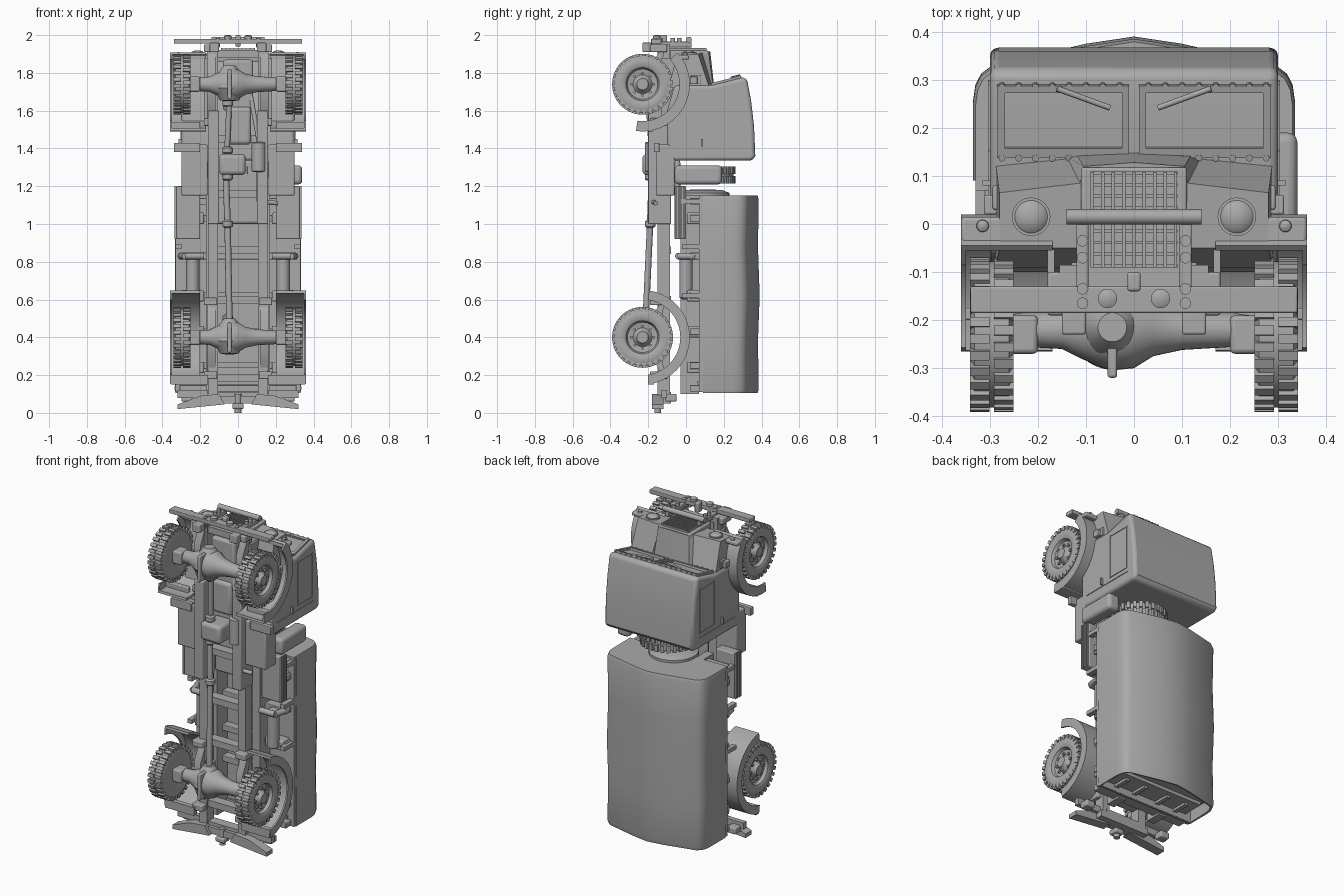
import bpy, bmesh, math
from math import sin, cos, pi, radians
from mathutils import Matrix, Vector

cube = bpy.data.objects.get("Cube")
if cube:
    bpy.data.objects.remove(cube, do_unlink=True)

paint = bpy.data.materials.new("plain_grey")
paint.use_nodes = True
grey = (0.4, 0.4, 0.4, 1)
paint.diffuse_color = grey
for node in paint.node_tree.nodes:
    if node.type == 'BSDF_PRINCIPLED':
        node.inputs["Base Color"].default_value = grey

AXIS = {'X': Matrix.Rotation(pi / 2, 4, 'Y'), 'Y': Matrix.Rotation(-pi / 2, 4, 'X'), 'Z': Matrix()}


def finish(name, bm, mirror=False, bevel=0):
    bmesh.ops.recalc_face_normals(bm, faces=bm.faces)
    for f in bm.faces:
        f.smooth = True
    for e in bm.edges:
        e.smooth = e.calc_face_angle(3) < radians(35)
    me = bpy.data.meshes.new(name)
    bm.to_mesh(me)
    bm.free()
    me.materials.append(paint)
    ob = bpy.data.objects.new(name, me)
    bpy.context.scene.collection.objects.link(ob)
    if bevel:
        mod = ob.modifiers.new("round", 'BEVEL')
        mod.width, mod.segments, mod.limit_method = bevel, 3, 'ANGLE'
        mod.angle_limit = radians(40)
    if mirror:
        ob.modifiers.new("mirror", 'MIRROR')
    return ob


def loft(bm, rings, caps=True):
    vs = [[bm.verts.new(p) for p in r] for r in rings]
    n = len(vs[0])
    for a, b in zip(vs, vs[1:]):
        for i in range(n):
            bm.faces.new((a[i], a[(i + 1) % n], b[(i + 1) % n], b[i]))
    if caps:
        bm.faces.new(vs[0])
        bm.faces.new(vs[-1])


def add_box(bm, x, y, z, m=Matrix()):
    loft(bm, [[m @ Vector(p) for p in ((x[0], y[0], c), (x[1], y[0], c), (x[1], y[1], c), (x[0], y[1], c))] for c in z])


def add_lathe(bm, prof, m, seg=32):
    loft(bm, [[m @ Vector((r * cos(2 * pi * i / seg), r * sin(2 * pi * i / seg), a)) for i in range(seg)] for a, r in prof])


def add_rod(bm, p, q, r, seg=14):
    p, q = Vector(p), Vector(q)
    m = Matrix.Translation(p) @ (q - p).to_track_quat('Z', 'Y').to_matrix().to_4x4()
    add_lathe(bm, [(0, r), ((q - p).length, r)], m, seg)


def box(name, x, y, z, mirror=False, bevel=0):
    bm = bmesh.new()
    add_box(bm, x, y, z)
    return finish(name, bm, mirror, bevel)


def prism(name, pts, x0, x1, mirror=False, bevel=0):
    bm = bmesh.new()
    loft(bm, [[(x, y, z) for y, z in pts] for x in (x0, x1)])
    return finish(name, bm, mirror, bevel)


def lathe(name, prof, centre, axis, mirror=False, seg=32):
    bm = bmesh.new()
    add_lathe(bm, prof, Matrix.Translation(centre) @ AXIS[axis], seg)
    return finish(name, bm, mirror)


def rods(name, path, r, mirror=False):
    bm = bmesh.new()
    for p, q in zip(path, path[1:]):
        add_rod(bm, p, q, r)
    return finish(name, bm, mirror)


def arc_band(name, zc, a0, a1, r0, r1, x0, x1):
    angs = [radians(a0 + (a1 - a0) * i / 20) for i in range(21)]
    pts = [(AY + r * cos(a), zc + r * sin(a)) for r, order in ((r1, angs), (r0, angs[::-1])) for a in order]
    prism(name, pts, x0, x1, True)


AY, FRONT, REAR = -0.23, 1.74, 0.40   # axle height and positions


# Wheels with lugged tyres and bolted hubs
def wheel(name, m, mirror):
    bm = bmesh.new()
    add_lathe(bm, [(-.04, .03), (-.04, .085), (-.045, .1), (-.045, .132), (-.036, .152), (.036, .152), (.045, .132),
                   (.045, .1), (.038, .088), (.02, .08), (.015, .05), (.03, .035), (.042, .03), (.042, .015)], m, 40)
    for side in (-1, 1):
        for i in range(28):
            turn = m @ Matrix.Rotation(2 * pi * (i + side / 4) / 28, 4, 'Z')
            add_box(bm, (.135, .161), (-.01, .01), sorted((side * .005, side * .045)), turn)
    for i in range(8):
        p = m @ Matrix.Rotation(pi * i / 4, 4, 'Z') @ Vector((.058, 0, .01))
        add_rod(bm, p, p + m.to_3x3() @ Vector((0, 0, .018)), .008, 6)
    finish(name, bm, mirror)


for tag, zc in (("front", FRONT), ("rear", REAR)):
    wheel(tag + "_wheel", Matrix.Translation((.296, AY, zc)) @ AXIS['X'], True)
    lathe(tag + "_axle", [(-.26, .03), (-.2, .036), (-.13, .04), (-.09, .06), (-.03, .085), (.02, .08),
                          (.06, .055), (.12, .042), (.22, .036), (.26, .03)], (-.02, AY + .01, zc), 'X')
    lathe(tag + "_differential", [(-.09, .02), (-.085, .05), (-.02, .088), (.03, .08), (.1, .03)], (-.045, AY + .015, zc), 'Z')
    box(tag + "_differential_rib", (-.055, -.035), (-.32, -.23), (zc - .08, zc + .08), bevel=.006)
    prism(tag + "_leaf_spring", [(-.13, zc - .2), (-.19, zc - .08), (-.19, zc + .08), (-.13, zc + .2),
                                 (-.11, zc + .2), (-.15, zc), (-.11, zc - .2)], .12, .165, True)
    for dz in (-.2, 0, .19):
        box(tag + "_spring_bracket", (.11, .18), (-.19, -.1), (zc + dz - .02, zc + dz + .02), True, .006)
    box(tag + "_hub_block", (.2, .26), (AY - .04, AY + .04), (zc - .04, zc + .04), True, .01)

wheel("spare_wheel", Matrix.Translation((.05, .1, 1.26)), False)
box("spare_cover", (.26, .34), (-.06, .19), (1.21, 1.31), bevel=.02)
lathe("spare_dish", [(0, .14), (.02, .14), (.035, .1), (.038, .03)], (.02, .09, 1.145), 'Z')

# Mudguards
arc_band("front_fender", FRONT, -98, 42, .235, .25, .17, .36)
arc_band("front_fender_lip", FRONT, -98, 42, .195, .25, .35, .36)
arc_band("rear_fender", REAR, -82, 82, .235, .25, .2, .36)
arc_band("rear_fender_lip", REAR, -82, 82, .2, .25, .35, .36)
box("fender_front_edge", (.17, .36), (-.055, .015), (1.87, 1.895), True, .008)
box("fender_inner_wall", (.165, .18), (-.13, .0), (1.52, 1.88), True)
box("fender_step", (.2, .36), (-.2, -.175), (1.49, 1.54), True, .005)

# Cab, hood and nose
prism("cab", [(-.1, 1.335), (.35, 1.335), (.367, 1.36), (.36, 1.52), (.345, 1.65), (.323, 1.77), (.3, 1.775),
              (.14, 1.735), (-.06, 1.735), (-.1, 1.6)], -.3, .3, bevel=.018)
half = [[(.28, -.05, 1.895), (.28, .065, 1.9), (.112, .085, 1.905), (.105, .12, 1.91), (0, .128, 1.915)],
        [(.288, -.09, 1.72), (.288, .125, 1.72), (.14, .14, 1.72), (.12, .145, 1.72), (0, .15, 1.72)]]
bm = bmesh.new()
loft(bm, [h + [(-x, y, z) for x, y, z in h[-2::-1]] for h in half])
finish("hood", bm)
box("radiator_shell", (-.11, .11), (-.1, .118), (1.86, 1.918), bevel=.006)
bm = bmesh.new()
for i in range(9):
    add_box(bm, (-.09 + .0216 * i, -.083 + .0216 * i), (-.09, .108), (1.915, 1.932))
    add_box(bm, (-.09, .09), (-.09 + .024 * i, -.083 + .024 * i), (1.915, 1.928))
finish("grille", bm)
for s in (-1, 1):
    lathe("headlight", [(0, .04), (.012, .04), (.012, .034), (.02, .025), (.024, .008)], (s * .214, .015, 1.895), 'Z')
    lathe("marker_light", [(0, .014), (.02, .012), (.025, .004)], (s * .315, -.004, 1.885), 'Z', seg=16)


def on_glass(y, lift=0):
    return (y - lift * .24, 1.735 + (y - .14) * .25 + lift)


# Windscreen frames, wipers and rivets
for y0, y1, x0, x1 in ((.14, .16, .01, .285), (.275, .29, .01, .285), (.16, .275, .01, .025), (.16, .275, .268, .285)):
    prism("windscreen_frame", [on_glass(y0), on_glass(y1), on_glass(y1, .012), on_glass(y0, .012)], x0, x1, True)
rods("wiper", [(.16,) + on_glass(.285, .014), (.05,) + on_glass(.245, .014)], .006, True)
bm = bmesh.new()
for i in range(8):
    for y in (.14, .288):
        add_rod(bm, (.03 + .035 * i,) + on_glass(y), (.03 + .035 * i,) + on_glass(y, .014), .007, 10)
finish("windscreen_studs", bm, True)

# Doors
for y0, y1, z0, z1 in ((.15, .156, 1.43, 1.7), (.29, .296, 1.43, 1.7), (.15, .296, 1.427, 1.433), (.15, .296, 1.69, 1.696),
                       (-.05, .3, 1.4, 1.404)):
    box("door_trim", (.298, .304), (y0, y1), (z0, z1), True)
box("door_handle", (.298, .315), (.08, .09), (1.41, 1.45), True)
box("door_hinge", (.285, .312), (.02, .06), (1.74, 1.78), True, .004)
box("cowl_vent", (.27, .294), (.03, .08), (1.74, 1.79), True, .004)

# Canvas cover, sagging between its hoops
section = [(.335, .09), (.335, .25), (.33, .285), (.318, .308), (.295, .325), (.1, .37), (0, .385)]
bm = bmesh.new()
for_rings = []
for z, k, g in ((.105, .985, .006), (.125, 1, 0), (.38, .992, .004), (.62, 1, -.005), (.88, .992, .004), (1.13, 1, 0), (1.15, .985, .006)):
    h = [(x * k, y - g * (y > .2), z) for x, y in section]
    for_rings.append(h + [(-x, y, zz) for x, y, zz in h[-2::-1]])
loft(bm, for_rings, False)
bm.faces.new([bm.verts.new(p) for p in for_rings[-1]])
bmesh.ops.remove_doubles(bm, verts=bm.verts, dist=.0005)
finish("canvas_cover", bm).modifiers.new("cloth", 'SOLIDIFY').thickness = .012
box("tailgate", (-.29, .29), (.06, .23), (.15, .17))
box("canvas_rear_wall", (-.31, .31), (.1, .31), (.17, .18))
for x in (.07, .2):
    box("tailgate_strap", (x, x + .025), (.08, .2), (.135, .155), True)

# Load bed and its bearers
box("bed_floor", (-.33, .33), (.07, .1), (.11, 1.15))
box("bed_bearer", (.12, .17), (-.03, .07), (.1, 1.15), True)
for z in (.13, .25, .43, .62, .83, 1.03, 1.12):
    box("bed_cross_bearer", (-.31, .31), (.02, .075), (z - .018, z + .018), bevel=.004)
for z in (.24, .43, .62, 1.03):
    box("bed_bracket", (.18, .3), (.005, .075), (z - .03, z + .03), True, .008)
lathe("air_tank", [(-.12, .02), (-.11, .035), (.11, .035), (.12, .02)], (.24, .0, .72), 'Z', True)
rods("fuel_pipe", [(.18, -.04, .83), (.28, -.04, .83), (.3, .05, .83)], .018, True)

# Side lockers and steps
box("side_locker", (.2, .325), (-.06, .0), (.92, 1.2), True, .006)
for i in range(4):
    box("locker_slat", (.325, .335), (-.058 + .015 * i, -.05 + .015 * i), (.92, 1.2), True)
box("battery_box", (.16, .3), (-.16, -.06), (1.15, 1.42), True, .008)
box("cab_step", (.2, .34), (-.17, -.14), (1.38, 1.43), True, .004)
for z in (.62, .88, 1.12):
    box("side_post", (.3, .33), (-.02, .08), (z - .012, z + .012), True)

# Chassis frame
box("frame_rail", (.105, .155), (-.15, -.085), (.07, 1.95), True)
box("frame_rail_reinforcement", (.1, .16), (-.2, -.08), (1.0, 1.6), True, .006)
for z in (.09, .22, .6, .86, 1.16, 1.45, 1.9):
    box("frame_cross_member", (-.13, .13), (-.14, -.08), (z - .02, z + .02))
box("gearbox", (-.06, .07), (-.17, -.01), (1.42, 1.62), bevel=.02)
box("engine", (-.08, .08), (-.15, .06), (1.6, 1.87), bevel=.015)
box("transfer_case", (-.1, .04), (-.23, -.09), (1.26, 1.37), bevel=.02)
box("under_plate", (-.12, .12), (-.06, -.03), (1.0, 1.34), bevel=.02)
rods("drive_shaft", [(-.045, -.215, .46), (-.055, -.19, 1.0), (-.065, -.18, 1.28)], .017)
rods("front_drive_shaft", [(-.06, -.18, 1.34), (-.045, -.2, 1.68)], .015)
for z in (.5, 1.0, 1.25, 1.39, 1.64):
    lathe("shaft_joint", [(-.02, .018), (-.012, .028), (.012, .028), (.02, .018)], (-.055, -.19, z), 'Z', seg=16)
lathe("muffler", [(-.08, .025), (-.075, .038), (.075, .038), (.08, .025)], (.11, -.18, 1.355), 'Z')
rods("exhaust_pipe", [(.06, -.13, 1.72), (.11, -.18, 1.44), (.11, -.18, 1.12), (.21, -.16, 1.11)], .012)

# Front bumper and brush guard
box("front_bumper", (-.34, .34), (-.185, -.13), (1.955, 1.98), bevel=.004)
box("guard_post", (.095, .12), (-.18, .03), (1.935, 1.965), True, .004)
rods("guard_bar", [(-.14, .015, 1.975), (.14, .015, 1.975)], .016)
bm = bmesh.new()
for y in (-.165, -.135, -.07, -.035):
    add_rod(bm, (.107, y, 1.96), (.107, y, 1.985), .012)
finish("guard_bolts", bm, True)
lathe("tow_eye", [(-.02, .012), (-.01, .02), (.02, .02), (.025, .01)], (.055, -.155, 1.975), 'Z', True, 16)
box("front_hook", (-.014, .014), (-.14, -.1), (1.94, 2.0), bevel=.006)
box("front_shackle", (.1, .15), (-.23, -.18), (1.91, 1.96), True, .005)

# Rear bumperettes, lamps and hitch
bm = bmesh.new()
loft(bm, [[(.07, y, .045), (.32, y, .02), (.32, y, .045), (.2, y, .09), (.1, y, .1)] for y in (-.18, -.12)])
finish("rear_bumperette", bm, True)
box("rear_lamp_bar", (.16, .32), (-.13, -.1), (.08, .12), True)
box("rear_lamp", (.24, .3), (-.11, -.05), (.06, .1), True, .008)
box("rear_mudflap_bar", (.16, .355), (-.2, -.17), (.15, .2), True)
box("rear_cross_beam", (-.17, .17), (-.16, -.08), (.05, .09))
rods("tow_hitch", [(0, -.15, .1), (0, -.15, 0)], .018)
box("tow_jaw", (-.03, .03), (-.18, -.12), (.02, .05), bevel=.008)
